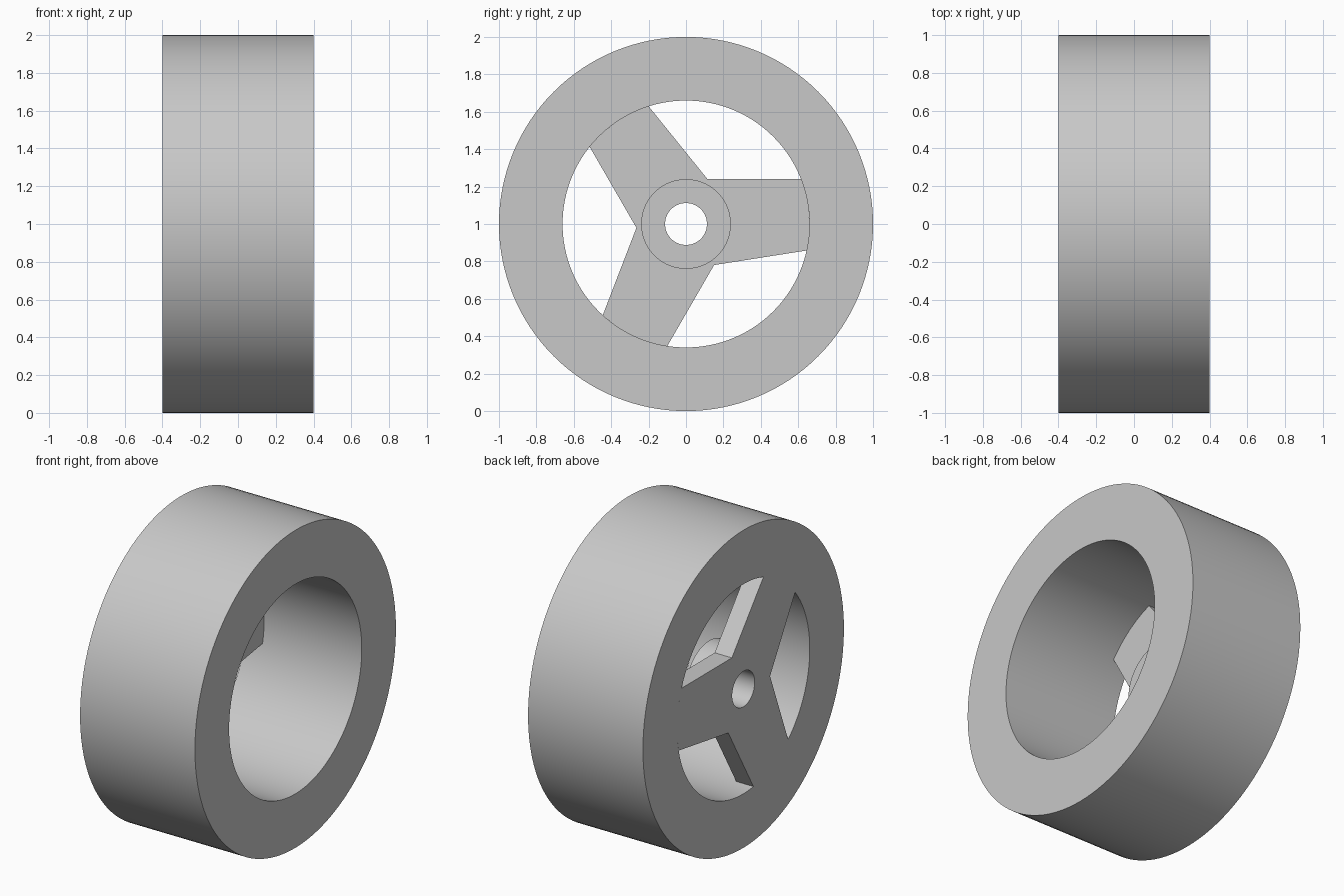
import bpy
import bmesh
from math import cos, sin, radians, tau
from mathutils import Matrix

cube = bpy.data.objects.get("Cube")
if cube:
    bpy.data.objects.remove(cube, do_unlink=True)

RIM_RADIUS, INNER_RADIUS = 1.0, 0.66
HUB_RADIUS, BORE_RADIUS = 0.24, 0.112
BACK, FRONT = -0.4, 0.4          # wheel faces along x
WEB_FACE, HUB_FACE = -0.28, -0.16

grey = bpy.data.materials.new("light grey")
grey.use_nodes = True
colour = (0.58, 0.58, 0.58, 1)
grey.diffuse_color = colour
grey.node_tree.nodes["Principled BSDF"].inputs["Base Color"].default_value = colour


def polar(radius, degrees):
    a = radians(degrees)
    return radius * cos(a), radius * sin(a)


def circle(radius, count=128):
    return [polar(radius, 360 * i / count) for i in range(count)]


def extrude_along_x(name, outlines, x0, x1):
    """Fill nested outlines drawn in the yz plane and extrude them from x0 to x1."""
    curve = bpy.data.curves.new(name + " profile", "CURVE")
    curve.dimensions = "2D"
    curve.fill_mode = "BOTH"
    curve.extrude = (x1 - x0) / 2
    for points in outlines:
        spline = curve.splines.new("POLY")
        spline.points.add(len(points) - 1)
        for p, (u, v) in zip(spline.points, points):
            p.co = (u, v, 0, 1)
        spline.use_cyclic_u = True
    helper = bpy.data.objects.new(name + " profile", curve)
    bpy.context.collection.objects.link(helper)
    graph = bpy.context.evaluated_depsgraph_get()
    mesh = bpy.data.meshes.new_from_object(helper.evaluated_get(graph))
    bpy.data.objects.remove(helper, do_unlink=True)
    bpy.data.curves.remove(curve)

    # Turn the profile so that its axis lies along x, and weld the caps on
    axes = Matrix(((0, 0, 1, (x0 + x1) / 2), (1, 0, 0, 0), (0, 1, 0, 1), (0, 0, 0, 1)))
    bm = bmesh.new()
    bm.from_mesh(mesh)
    bm.transform(axes)
    bmesh.ops.remove_doubles(bm, verts=bm.verts, dist=0.0001)
    bmesh.ops.recalc_face_normals(bm, faces=bm.faces)
    bm.to_mesh(mesh)
    bm.free()
    mesh.name = name
    mesh.materials.clear()
    mesh.materials.append(grey)

    obj = bpy.data.objects.new(name, mesh)
    bpy.context.collection.objects.link(obj)
    bpy.ops.object.select_all(action="DESELECT")
    obj.select_set(True)
    bpy.context.view_layer.objects.active = obj
    bpy.ops.object.shade_smooth_by_angle(angle=radians(30))
    return obj


# Three spokes: an inner corner between each pair, then an arc along the rim
spoke_outline = []
for turn in (0, 120, 240):
    spoke_outline.append(polar(0.266, turn + 64.4))
    arc_start, arc_end, steps = 107.6, 141.3, 12
    for i in range(steps + 1):
        angle = arc_start + (arc_end - arc_start) * i / steps
        spoke_outline.append(polar(INNER_RADIUS, turn + angle))

extrude_along_x("rim", [circle(RIM_RADIUS), circle(INNER_RADIUS)], BACK, FRONT)
extrude_along_x("spokes", [spoke_outline, circle(BORE_RADIUS, 64)], BACK, WEB_FACE)
extrude_along_x("hub", [circle(HUB_RADIUS, 64), circle(BORE_RADIUS, 64)], WEB_FACE, HUB_FACE)
